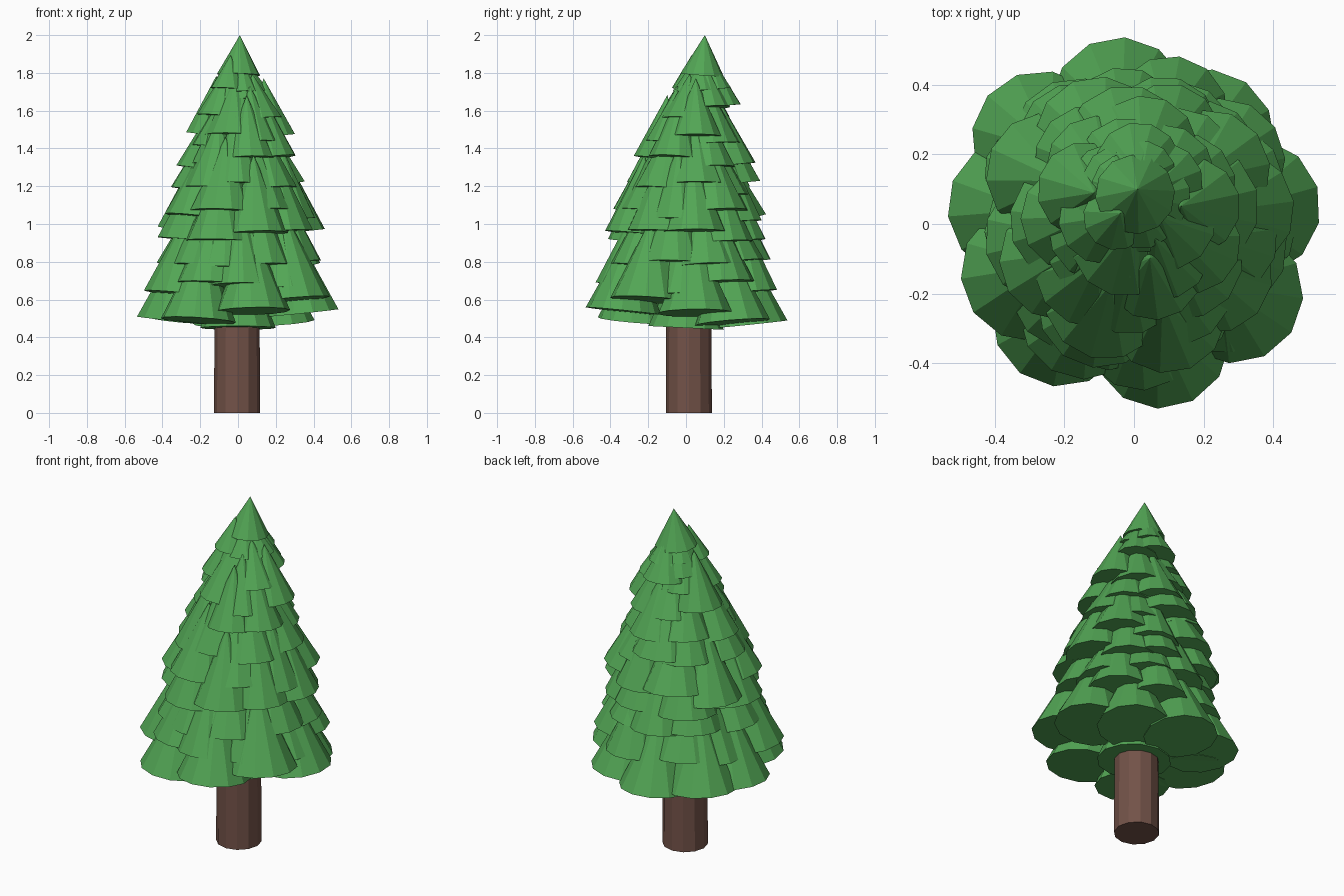
import bpy, math, random
from mathutils import Vector, Matrix

if "Cube" in bpy.data.objects:
    bpy.data.objects.remove(bpy.data.objects["Cube"])

random.seed(7)


def material(name, rgb):
    m = bpy.data.materials.new(name)
    m.diffuse_color = (*rgb, 1)
    m.use_nodes = True
    m.node_tree.nodes["Principled BSDF"].inputs["Base Color"].default_value = m.diffuse_color
    return m


GREEN = material("foliage", (0.085, 0.38, 0.09))
BROWN = material("bark", (0.17, 0.085, 0.065))


def cone(name, base, axis, r, h, mat, r2=0.0, sides=12, spin=0.0):
    """Closed cone whose base centre and axis direction are given."""
    bpy.ops.mesh.primitive_cone_add(vertices=sides, radius1=r, radius2=r2, depth=h)
    o = bpy.context.object
    o.name = name
    axis = Vector(axis).normalized()
    turn = axis.to_track_quat('Z', 'Y').to_matrix().to_4x4()
    o.matrix_world = (Matrix.Translation(Vector(base) + axis * h / 2)
                      @ turn @ Matrix.Rotation(spin, 4, 'Z'))
    o.data.materials.append(mat)
    return o


def centre(z):
    """Tree axis, which bends towards the back near the top."""
    t = max(0, (z - 0.6) / 1.4)
    return Vector((0.01 * t, 0.1 * t ** 1.4, z))


def bough(angle, reach, z, r, h, tilt):
    """Cone on the crown surface, leaning in towards the axis."""
    a = math.radians(angle)
    out = Vector((math.cos(a), math.sin(a), 0))
    t = math.radians(tilt)
    base = centre(z) + out * (reach - r * math.cos(t))
    base.z -= r * math.sin(t)
    axis = Vector((0, 0, math.cos(t))) - out * math.sin(t)
    cone("bough", base, axis, r, h, GREEN, spin=random.uniform(0, 0.5))


# Trunk
cone("trunk", (-0.005, 0.015, 0), (0, 0, 1), 0.122, 0.75, BROWN, r2=0.118)

# Lowest boughs: angle, reach, rim height
for a, reach, z in [(8, .54, .55), (50, .52, .50), (97, .54, .49), (138, .56, .51),
                    (172, .54, .51), (205, .53, .65), (232, .54, .51),
                    (283, .54, .56), (325, .55, .62)]:
    bough(a, reach, z, 0.2, 0.46, 6)

# Upper rings: rim height, reach, count, radius, height
rings = [(.67, .49, 9, .18, .42), (.80, .455, 9, .18, .42), (.95, .45, 9, .18, .42),
         (1.06, .415, 8, .17, .40), (1.20, .375, 8, .17, .38), (1.33, .32, 7, .15, .34),
         (1.45, .285, 7, .15, .31), (1.60, .23, 6, .13, .24), (1.71, .165, 5, .10, .18)]
for i, (z, reach, n, r, h) in enumerate(rings):
    for k in range(n):
        bough(360 * (k + 0.5 * (i % 2)) / n + random.uniform(-9, 9),
              reach + random.uniform(-.025, .015), z + random.uniform(-.04, .04),
              r * random.uniform(.9, 1.1), h, random.uniform(4, 8))

# Core cones along the axis
for z, r, h in [(.45, .2, .5), (.7, .28, .6), (1.0, .27, .55), (1.3, .22, .48)]:
    cone("core", centre(z), (0, 0.05, 1), r, h, GREEN)

# Tip
tip, foot = Vector((0.01, 0.1, 2.0)), Vector((0.003, 0.085, 1.79))
cone("tip", foot, tip - foot, 0.115, (tip - foot).length, GREEN)
cone("tip_skirt", (0, 0.08, 1.66), (0.01, 0.04, 1), 0.165, 0.28, GREEN)
